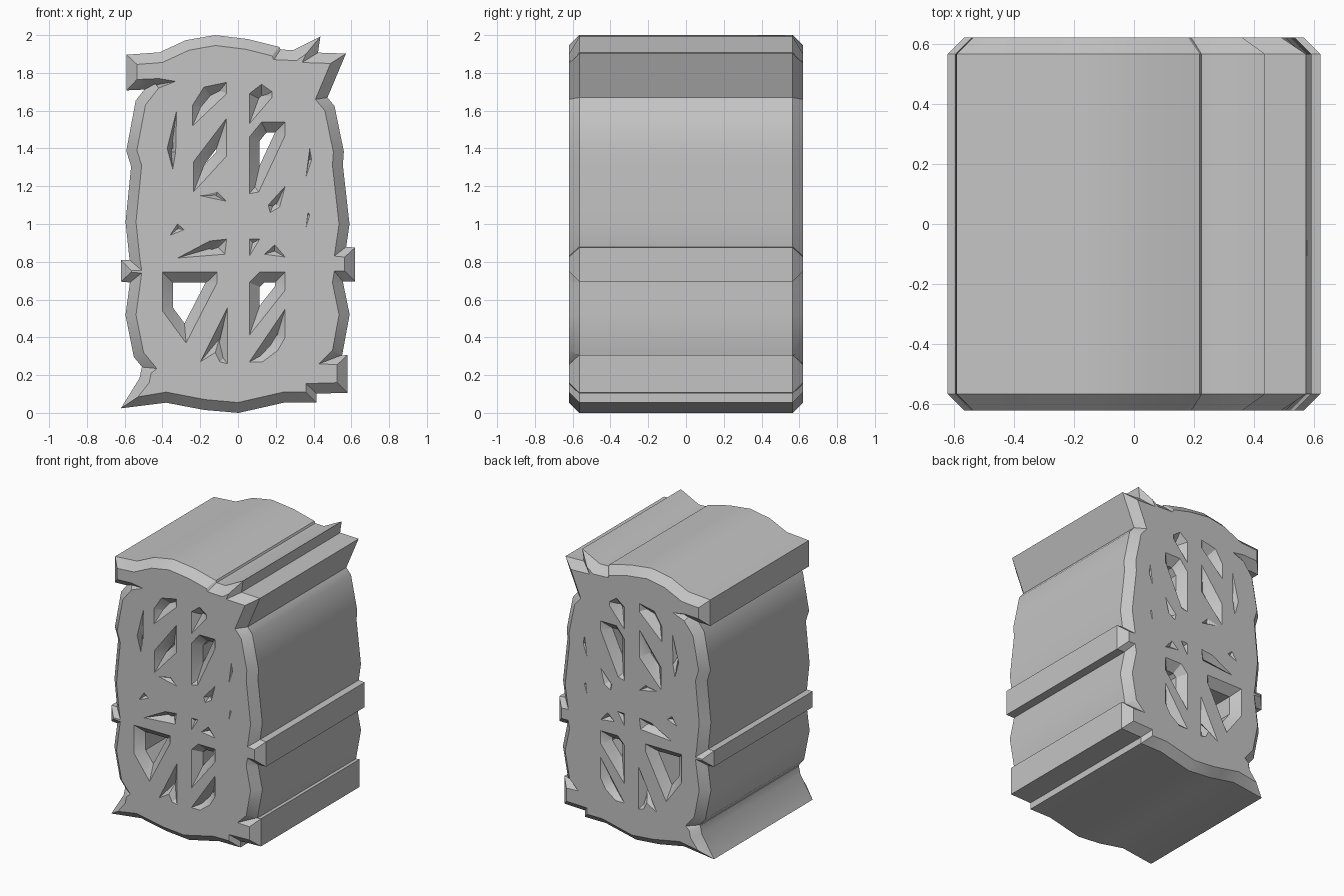
import bpy, bmesh, math
from mathutils import Vector

if "Cube" in bpy.data.objects:
    bpy.data.objects.remove(bpy.data.objects["Cube"])

FACE_Y, EDGE_Y, BEVEL = 0.62, 0.565, 0.055

# Outline of the flat front face (x, z)
outline = [(-.53, .085), (-.38, .11), (-.25, .085), (-.17, .07), (0, .055),
           (.24, .11), (.36, .11), (.36, .155), (.525, .16), (.525, .255),
           (.43, .26), (.50, .33), (.535, .52), (.50, .69), (.51, .75),
           (.565, .75), (.565, .825), (.51, .83), (.535, 1.0), (.50, 1.31),
           (.505, 1.38), (.46, 1.60), (.41, 1.66), (.49, 1.85), (.34, 1.855),
           (.36, 1.90), (.31, 1.865), (.19, 1.87), (.18, 1.89), (.04, 1.925),
           (-.12, 1.945), (-.26, 1.92), (-.40, 1.855), (-.535, 1.845), (-.535, 1.765),
           (-.42, 1.77), (-.33, 1.755), (-.42, 1.72), (-.49, 1.63), (-.535, 1.39),
           (-.51, 1.31), (-.54, 1.01), (-.52, .82), (-.51, .755), (-.565, .755),
           (-.565, .745), (-.51, .74), (-.54, .52), (-.50, .32), (-.43, .235),
           (-.46, .21), (-.47, .16)]

# Cut-out windows in the upper half
upper_holes = [
    [(-.325, 1.60), (-.375, 1.40), (-.345, 1.29), (-.33, 1.38)],
    [(-.06, 1.75), (-.18, 1.725), (-.24, 1.63), (-.24, 1.52), (-.06, 1.69)],
    [(-.06, 1.56), (-.235, 1.33), (-.235, 1.17), (-.06, 1.36)],
    [(-.20, 1.15), (-.11, 1.17), (-.06, 1.12)],
    [(.18, 1.70), (.125, 1.74), (.06, 1.69), (.06, 1.53), (.18, 1.67)],
    [(.25, 1.54), (.125, 1.54), (.06, 1.46), (.06, 1.16), (.11, 1.17), (.25, 1.47)],
    [(.25, 1.20), (.16, 1.10), (.17, 1.06), (.22, 1.09)],
    [(.38, 1.40), (.36, 1.25), (.39, 1.34)],
    [(.37, 1.06), (.36, .98), (.38, 1.05)]]

# Cut-out windows in the lower half
lower_holes = [
    [(-.32, 1.0), (-.285, .97), (-.36, .94)],
    [(-.06, .92), (-.15, .91), (-.32, .82), (-.07, .84)],
    [(.06, .92), (.115, .92), (.06, .83)],
    [(.25, .825), (.195, .89), (.14, .84)],
    [(-.40, .745), (-.11, .745), (-.11, .69), (-.275, .37), (-.40, .54)],
    [(-.055, .56), (-.20, .27), (-.12, .32), (-.095, .27), (-.055, .26)],
    [(.25, .745), (.115, .745), (.06, .69), (.06, .41), (.25, .65)],
    [(.25, .55), (.06, .27), (.13, .27), (.21, .33), (.25, .40)]]


def orient(points, ccw):
    n = len(points)
    area = sum(points[i][0] * points[(i + 1) % n][1] - points[(i + 1) % n][0] * points[i][1]
               for i in range(n))
    pts = points if (area > 0) == ccw else points[::-1]
    return [Vector(p) for p in pts]


def swell(pts, limit):
    """Move each point away from the solid with limited mitred corners."""
    result = []
    for i, p in enumerate(pts):
        a = (p - pts[i - 1]).normalized()
        b = (pts[(i + 1) % len(pts)] - p).normalized()
        n1, n2 = Vector((a.y, -a.x)), Vector((b.y, -b.x))
        move = (n1 + n2) * (BEVEL / max(1 + n1.dot(n2), .05))
        if move.length > limit:
            move = move.normalized() * limit
        q = p + move
        result.append(Vector((max(-.62, min(.62, q.x)), max(0, min(2, q.y)))))
    return result


bm = bmesh.new()
cap_edges = {0: [], 3: []}


def add_wall(points, ccw, limit):
    """Bevelled wall running from the front face to the back face."""
    inner = orient(points, ccw)
    outer = swell(inner, limit)
    rings = [[bm.verts.new((p.x, y, p.y)) for p in loop] for loop, y in
             ((inner, -FACE_Y), (outer, -EDGE_Y), (outer, EDGE_Y), (inner, FACE_Y))]
    n = len(inner)
    for f, b in zip(rings, rings[1:]):
        for i in range(n):
            j = (i + 1) % n
            bm.faces.new((f[i], b[i], b[j], f[j]))
    for k in cap_edges:
        cap_edges[k] += [bm.edges.get((rings[k][i], rings[k][(i + 1) % n])) for i in range(n)]


add_wall(outline, True, .12)
for hole in upper_holes + lower_holes:
    add_wall(hole, False, .17)

# Flat front and back faces
for k, side in ((0, -1), (3, 1)):
    res = bmesh.ops.triangle_fill(bm, use_beauty=True, use_dissolve=False,
                                  edges=cap_edges[k], normal=(0, side, 0))
    for face in res["geom"]:
        if isinstance(face, bmesh.types.BMFace):
            face.normal_update()
            if face.normal.y * side < 0:
                face.normal_flip()

mesh = bpy.data.meshes.new("pierced_block")
bm.to_mesh(mesh)
bm.free()
block = bpy.data.objects.new("pierced_block", mesh)
bpy.context.collection.objects.link(block)

grey = bpy.data.materials.new("plain grey")
grey.diffuse_color = (.55, .55, .55, 1)
grey.use_nodes = True
grey.node_tree.nodes["Principled BSDF"].inputs["Base Color"].default_value = grey.diffuse_color
mesh.materials.append(grey)

bpy.context.view_layer.objects.active = block
block.select_set(True)
bpy.ops.object.shade_smooth_by_angle(angle=math.radians(30))
